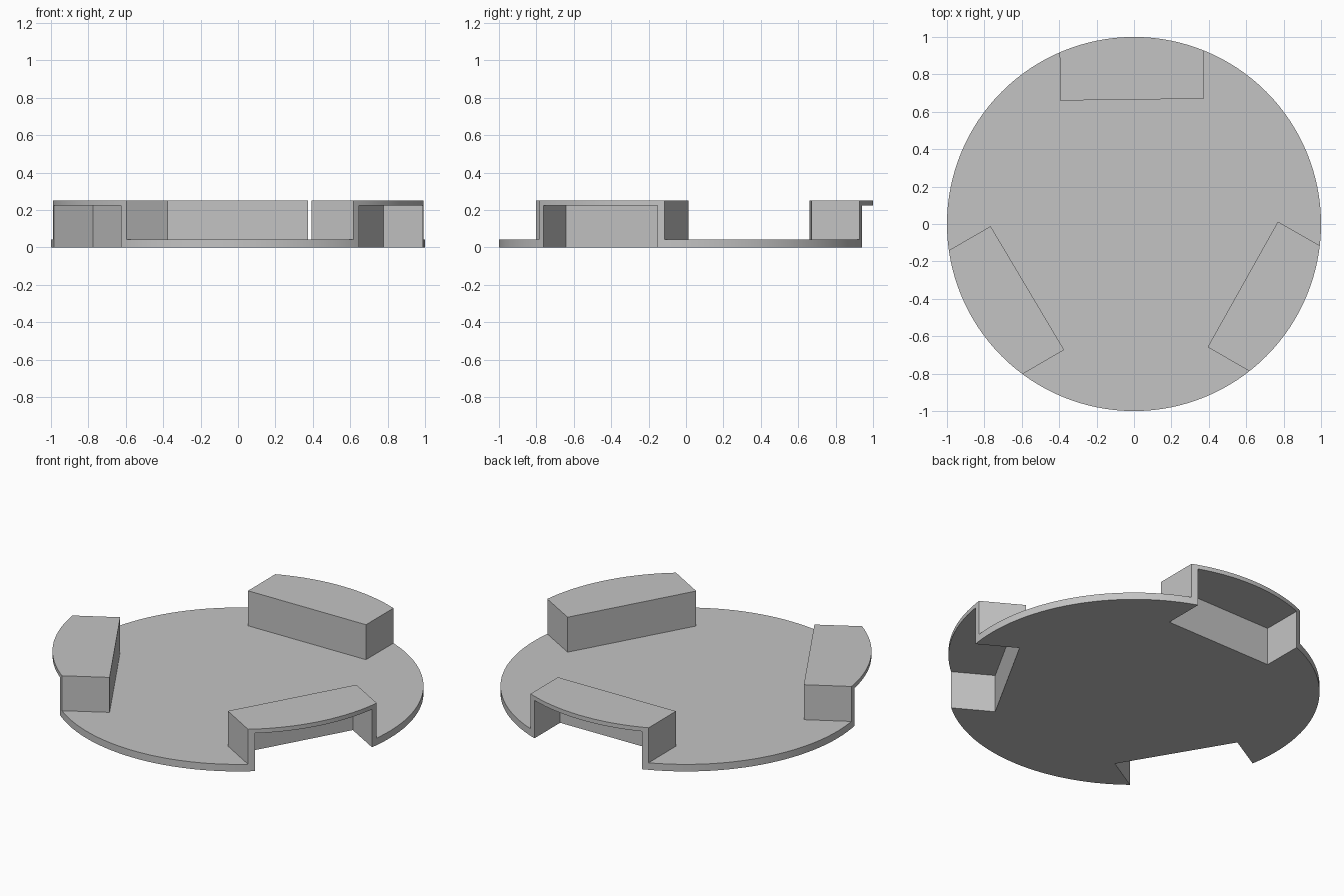
import bpy
import bmesh
from math import cos, sin, pi, radians

if "Cube" in bpy.data.objects:
    bpy.data.objects.remove(bpy.data.objects["Cube"], do_unlink=True)

BASE_TOP, TOP, CAP_UNDER = 0.042, 0.25, 0.225
WALL, FAR = 0.035, 1.6

grey = bpy.data.materials.new("plain grey")
grey.use_nodes = True
grey.diffuse_color = (0.55, 0.55, 0.55, 1)
grey.node_tree.nodes["Principled BSDF"].inputs["Base Color"].default_value = (0.55, 0.55, 0.55, 1)


def turn(points, degrees):
    a = radians(degrees)
    return [(x * cos(a) - y * sin(a), x * sin(a) + y * cos(a)) for x, y in points]


def prism(name, outlines, z0, z1):
    """Extrude counter-clockwise outlines between two heights."""
    bm = bmesh.new()
    for outline in outlines:
        low = [bm.verts.new((x, y, z0)) for x, y in outline]
        high = [bm.verts.new((x, y, z1)) for x, y in outline]
        bm.faces.new(low[::-1])
        bm.faces.new(high)
        for i in range(len(low)):
            j = (i + 1) % len(low)
            bm.faces.new((low[i], low[j], high[j], high[i]))
    mesh = bpy.data.meshes.new(name)
    bm.to_mesh(mesh)
    bm.free()
    mesh.materials.append(grey)
    obj = bpy.data.objects.new(name, mesh)
    bpy.context.collection.objects.link(obj)
    return obj


# Back pocket outline, open towards the rim, and the hollow inside it
pocket = [(0.373, FAR), (0.373, 0.67), (-0.396, 0.66), (-0.4, FAR)]
hollow = [(-0.4 + WALL, FAR), (-0.396 + WALL, 0.66 + 0.03),
          (0.373 - WALL, 0.67 + 0.03), (0.373 - WALL, FAR)]
turns = (0, 120, 240)

# Round plate at full height
circle = [(cos(2 * pi * i / 128), sin(2 * pi * i / 128)) for i in range(128)]
plate = prism("round_plate", [circle], 0, TOP)

# Clear everything above the base except the three pockets, then hollow these
surround = [p for t in turns for p in turn(pocket, t)]
clearance = prism("clearance_cutter", [surround], BASE_TOP, TOP + 0.2)
hollows = prism("hollow_cutter", [turn(hollow, t) for t in turns], -0.2, CAP_UNDER)

bpy.context.view_layer.objects.active = plate
for cutter in (clearance, hollows):
    mod = plate.modifiers.new(cutter.name, "BOOLEAN")
    mod.operation = "DIFFERENCE"
    mod.solver = "EXACT"
    mod.object = cutter
    bpy.ops.object.modifier_apply(modifier=mod.name)
    bpy.data.objects.remove(cutter, do_unlink=True)

bpy.ops.object.select_all(action="DESELECT")
plate.select_set(True)
bpy.ops.object.shade_smooth_by_angle(angle=radians(30))
